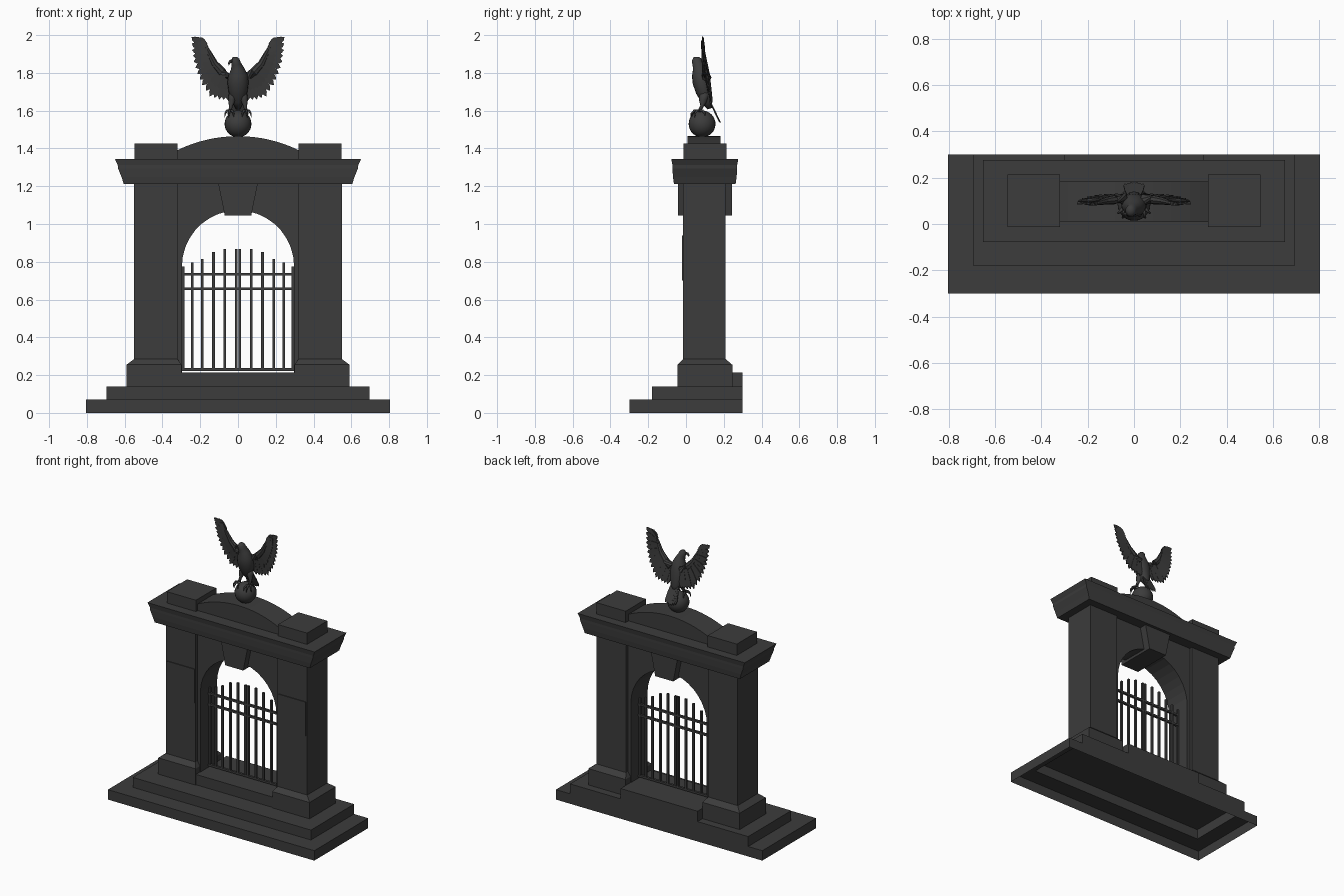
import bpy, bmesh
from math import pi, sin, cos, sqrt
from mathutils import Vector

cube = bpy.data.objects.get("Cube")
if cube:
    bpy.data.objects.remove(cube, do_unlink=True)

stone = bpy.data.materials.new("dark_grey")
stone.use_nodes = True
GREY = (0.045, 0.045, 0.045, 1)
stone.diffuse_color = GREY
stone.node_tree.nodes["Principled BSDF"].inputs["Base Color"].default_value = GREY


def finish(name, bm, smooth=False, recalc=False):
    if recalc:
        bmesh.ops.recalc_face_normals(bm, faces=bm.faces)
    for f in bm.faces:
        f.smooth = smooth
    mesh = bpy.data.meshes.new(name)
    bm.to_mesh(mesh)
    bm.free()
    mesh.materials.append(stone)
    ob = bpy.data.objects.new(name, mesh)
    bpy.context.collection.objects.link(ob)
    return ob


def skin(bm, rings, bottom=True, top=True):
    """Bridge successive point rings into a closed skin."""
    rows = [[bm.verts.new(p) for p in ring] for ring in rings]
    n = len(rows[0])
    for a, b in zip(rows, rows[1:]):
        for i in range(n):
            j = (i + 1) % n
            bm.faces.new((a[i], a[j], b[j], b[i]))
    if bottom:
        bm.faces.new(rows[0][::-1])
    if top:
        bm.faces.new(rows[-1])


def stack(name, levels, bottom=True):
    """Rectangular sections (z, x0, x1, y0, y1) joined from low to high."""
    bm = bmesh.new()
    skin(bm, [[(x0, y0, z), (x1, y0, z), (x1, y1, z), (x0, y1, z)]
              for z, x0, x1, y0, y1 in levels], bottom)
    return finish(name, bm)


def box(name, x0, x1, y0, y1, z0, z1):
    x0, x1 = sorted((x0, x1))
    return stack(name, [(z, x0, x1, y0, y1) for z in (z0, z1)])


def prism(name, outline, y0, y1):
    """Outline in the xz plane, extruded along y."""
    bm = bmesh.new()
    skin(bm, [[(x, y, z) for x, z in outline] for y in (y0, y1)])
    return finish(name, bm, recalc=True)


def tube(bm, points, sides=10):
    """Elliptical tube through (x, y, z, half width, half depth)."""
    pos = [Vector(p[:3]) for p in points]
    rings = []
    for i, p in enumerate(points):
        t = (pos[min(i + 1, len(pos) - 1)] - pos[max(i - 1, 0)]).normalized()
        ref = Vector((1, 0, 0)) if abs(t.x) < 0.8 else Vector((0, 1, 0))
        u = (ref - t * ref.dot(t)).normalized()
        v = t.cross(u)
        rings.append([pos[i] + u * p[3] * cos(2 * pi * k / sides)
                      + v * p[4] * sin(2 * pi * k / sides) for k in range(sides)])
    skin(bm, rings)


def feather(bm, root, tip, width, thick=0.003):
    """Flat pointed blade facing the front."""
    root, tip = Vector(root), Vector(tip)
    d = tip - root
    side = d.cross(Vector((0, 1, 0))).normalized()
    normal = side.cross(d).normalized() * thick
    outline = [root + d * t + side * s * width for t, s in
               ((0, -.4), (.5, -.5), (.85, -.4), (1, 0), (.85, .4), (.5, .5), (0, .4))]
    skin(bm, [[p + normal * s for p in outline] for s in (-1, 1)])


def along(path, t):
    """Point at fraction t of an evenly weighted polyline."""
    f = t * (len(path) - 1)
    i = min(int(f), len(path) - 2)
    return Vector(path[i]).lerp(Vector(path[i + 1]), f - i)


# Stepped base, open underneath
stack("stepped_base", [(0, -.805, .805, -.3, .3), (.07, -.805, .805, -.3, .3),
                       (.07, -.695, .695, -.18, .3), (.14, -.695, .695, -.18, .3)], False)
box("threshold", -.3, .3, -.04, .3, .14, .213)

# Piers with plinths, front panels and top blocks
for side, s in (("left", 1), ("right", -1)):
    levels = []
    for z, inner, outer, y0, y1 in ((.14, .3, .59, -.046, .245), (.255, .3, .59, -.046, .245),
                                    (.285, .32, .55, -.015, .21), (1.215, .32, .55, -.015, .21)):
        levels.append((z, *sorted((s * inner, s * outer)), y0, y1))
    stack(side + "_pier", levels)
    box(side + "_panel", s * .326, s * .54, -.021, -.014, .7, .94)
    box(side + "_top_block", s * .32, s * .547, -.012, .215, 1.345, 1.425)

# Arched wall with keystone
R, SPRING, N = .297, .775, 18
arc = [(R * cos(pi * i / N), SPRING + R * sin(pi * i / N)) for i in range(N + 1)]
prism("arched_wall", [(.325, .14), (.325, 1.215), (-.325, 1.215), (-.325, .14), (-R, .14)]
      + arc[::-1] + [(R, .14)], .005, .19)
prism("keystone", [(-.07, 1.045), (.07, 1.045), (.105, 1.216), (-.105, 1.216)], -.042, .243)

# Moulded cornice and curved pediment
stack("cornice", [(z, -.605 - a, .605 + a, -.064 - b, .263 + b) for z, a, b in
                  ((1.213, 0, 0), (1.25, .012, .005), (1.295, .03, .008),
                   (1.312, .032, .008), (1.345, .047, .014))])
half, rise = .323, .075
rad = (half ** 2 + rise ** 2) / (2 * rise)
crown = []
for i in range(17):
    x = half - 2 * half * i / 16
    crown.append((x, 1.465 - rad + sqrt(rad ** 2 - x * x)))
prism("curved_pediment", [(-half, 1.34), (half, 1.34)] + crown, .008, .183)

# Iron gate
bars = ((.01, .868), (.07, .868), (.13, .852), (.19, .815), (.243, .795), (.29, .775))
for s in (1, -1):
    for i, (x, top) in enumerate(bars):
        box("gate_bar_%s%d" % ("left" if s > 0 else "right", i + 1),
            s * x - .007, s * x + .007, .093, .107, .222, top)
for i, z in enumerate((.23, .657, .734)):
    box("gate_rail_%d" % (i + 1), -.297, .297, .092, .108, z - .007, z + .007)

# Ball under the bird
bm = bmesh.new()
bmesh.ops.create_uvsphere(bm, u_segments=24, v_segments=16, radius=.071)
bmesh.ops.translate(bm, verts=bm.verts, vec=(0, .085, 1.53))
finish("ball", bm, True)

# Bird body, neck, turned head and hooked beak
bm = bmesh.new()
tube(bm, [(0, .125, 1.61, .012, .012), (0, .112, 1.65, .034, .03), (0, .095, 1.70, .05, .042),
          (0, .083, 1.75, .056, .048), (0, .076, 1.79, .05, .045), (-.003, .07, 1.825, .034, .034),
          (-.01, .062, 1.85, .025, .028), (-.015, .056, 1.87, .023, .026),
          (-.016, .055, 1.884, .012, .014)], 16)
tube(bm, [(-.022, .05, 1.866, .013, .014), (-.04, .042, 1.861, .009, .01),
          (-.048, .038, 1.85, .005, .006), (-.048, .037, 1.84, .001, .001)], 8)
finish("bird_body", bm, True)

# Wings: a tapered arm and two layers of fanned feathers
arm = [(.04, 1.775), (.085, 1.805), (.125, 1.85), (.155, 1.91), (.172, 1.945)]
tips = [(.055, 1.655), (.1, 1.66), (.15, 1.675), (.19, 1.735), (.215, 1.795),
        (.235, 1.86), (.243, 1.92), (.246, 1.99), (.205, 1.985)]


def depth(z, offset=0):
    return .087 + (1.99 - z) * .12 + offset


for side, s in (("left", 1), ("right", -1)):
    bm = bmesh.new()
    count = 17
    for i in range(count):
        t = i / (count - 1)
        a, b = along(arm, t), along(tips, t)
        wobble = .002 * (i % 2)
        feather(bm, (s * a.x, depth(a.y, wobble), a.y), (s * b.x, depth(b.y, wobble), b.y), .034)
        c = a.lerp(b, .6)
        feather(bm, (s * a.x, depth(a.y, -.01), a.y),
                (s * c.x, depth(c.y, -.005 + wobble), c.y), .03)
    tube(bm, [(s * x, depth(z, -.005), z, r, r * .8) for (x, z), r in
              zip(arm, (.028, .024, .019, .013, .006))], 8)
    finish(side + "_wing", bm)

# Tail fan
bm = bmesh.new()
for i in range(-3, 4):
    feather(bm, (i * .006, .118, 1.67), (i * .013, .182 - .003 * abs(i), 1.537 + .004 * abs(i)), .024)
finish("tail", bm)

# Legs and talons gripping the ball
for side, s in (("left", 1), ("right", -1)):
    bm = bmesh.new()
    tube(bm, [(s * .025, .1, 1.70, .022, .028), (s * .033, .09, 1.655, .02, .022),
              (s * .038, .085, 1.625, .01, .01), (s * .042, .07, 1.597, .008, .008)], 8)
    for dx, dy in ((-.018, -.036), (.006, -.042), (.026, -.022), (.008, .03)):
        tube(bm, [(s * .042, .07, 1.6, .008, .008),
                  (s * (.042 + dx * .6), .07 + dy * .6, 1.601, .007, .007),
                  (s * (.042 + dx), .07 + dy, 1.585, .005, .005),
                  (s * (.042 + dx * 1.1), .07 + dy * 1.1, 1.565, .001, .001)], 6)
    finish(side + "_leg", bm, True)
